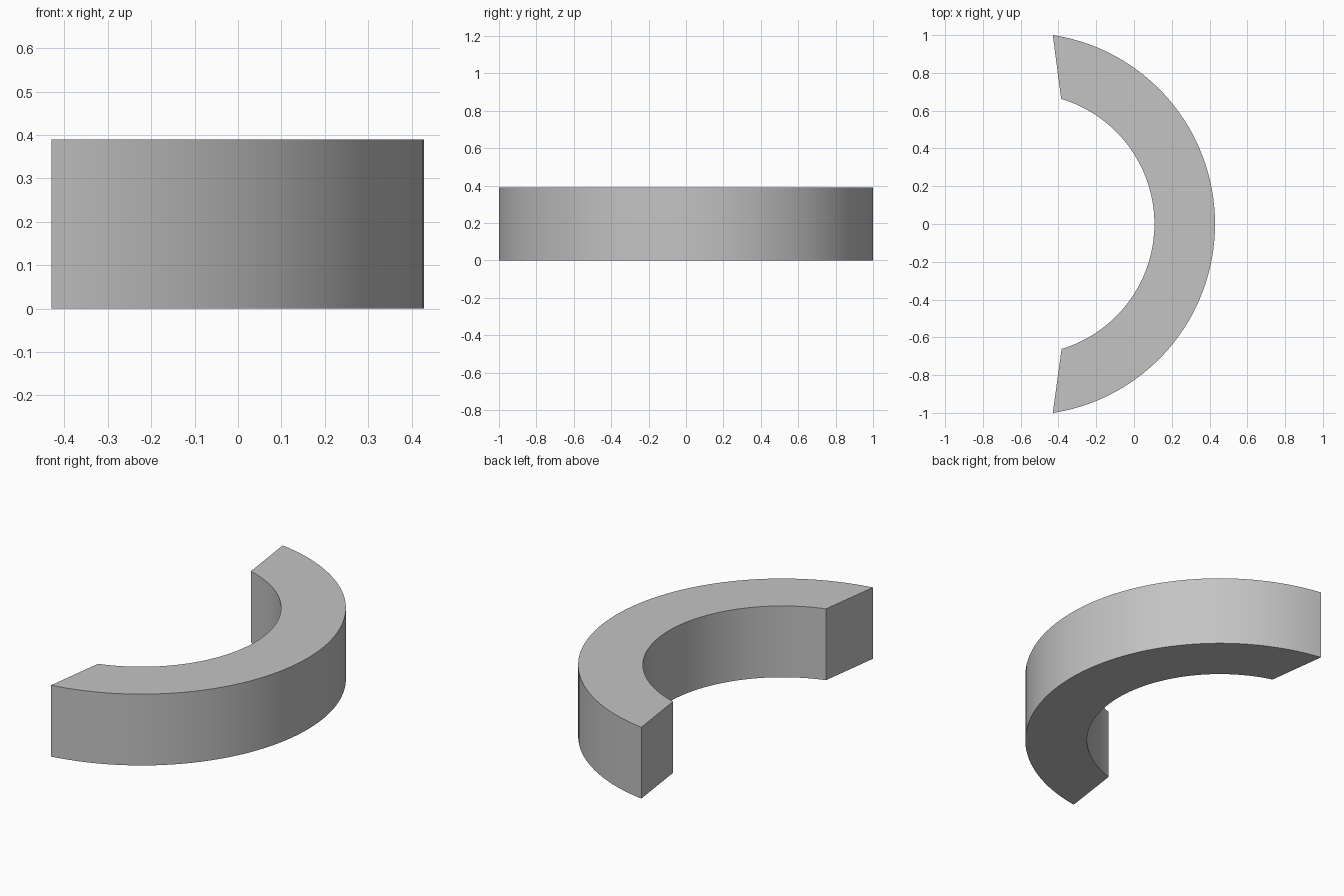
import bpy, bmesh
from math import radians, cos, sin

cube = bpy.data.objects.get("Cube")
if cube:
    bpy.data.objects.remove(cube)

HEIGHT = 0.39
CENTRE_X = -0.583
SEGMENTS = 64


def arc(radius, start, end):
    """Points along an arc in the ground plane, angles in degrees."""
    points = []
    for i in range(SEGMENTS + 1):
        a = radians(start + (end - start) * i / SEGMENTS)
        points.append((CENTRE_X + radius * cos(a), radius * sin(a), 0))
    return points


# Plain grey material
grey = bpy.data.materials.new("plain grey")
grey.use_nodes = True
colour = (0.55, 0.55, 0.55, 1)
grey.diffuse_color = colour
grey.node_tree.nodes["Principled BSDF"].inputs["Base Color"].default_value = colour

# Arc footprint: outer and inner edges share a centre, ends cut at a slant
outer = arc(1.012, -81.3, 81.3)
inner = arc(0.691, -73.2, 73.4)

bm = bmesh.new()
outer_verts = [bm.verts.new(p) for p in outer]
inner_verts = [bm.verts.new(p) for p in inner]
for i in range(SEGMENTS):
    bm.faces.new((inner_verts[i], outer_verts[i], outer_verts[i + 1], inner_verts[i + 1]))

# Raise the footprint into a solid
base = list(bm.faces)
raised = bmesh.ops.extrude_face_region(bm, geom=base, use_keep_orig=True)["geom"]
bmesh.ops.translate(bm, vec=(0, 0, HEIGHT),
                    verts=[g for g in raised if isinstance(g, bmesh.types.BMVert)])
bmesh.ops.recalc_face_normals(bm, faces=bm.faces)

mesh = bpy.data.meshes.new("curved_block")
bm.to_mesh(mesh)
bm.free()
mesh.materials.append(grey)

block = bpy.data.objects.new("curved_block", mesh)
bpy.context.collection.objects.link(block)
bpy.context.view_layer.objects.active = block
block.select_set(True)
bpy.ops.object.shade_smooth_by_angle(angle=radians(30))
